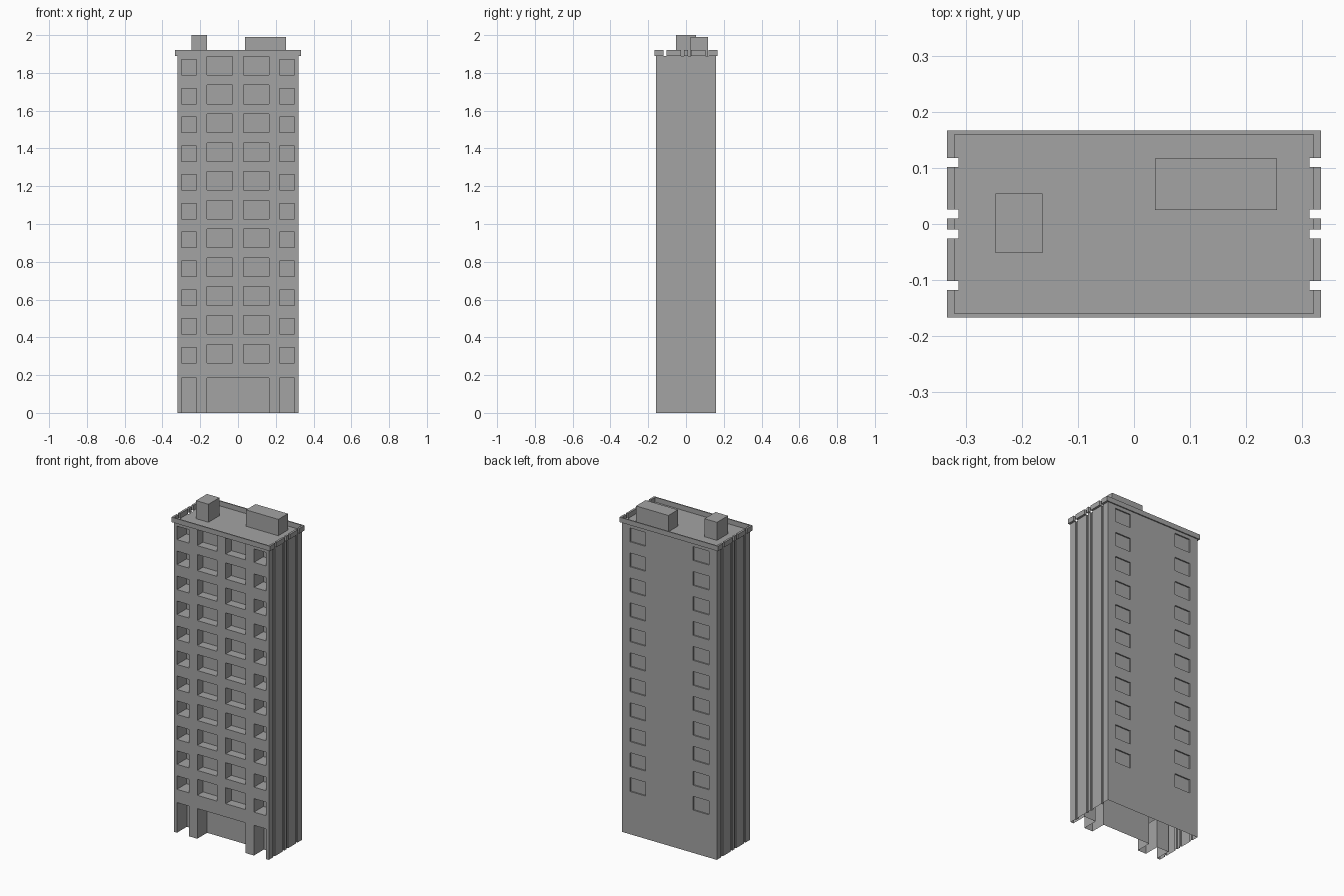
import bpy, bmesh
from mathutils import Matrix, Vector

if "Cube" in bpy.data.objects:
    bpy.data.objects.remove(bpy.data.objects["Cube"])

grey = bpy.data.materials.new("concrete_grey")
grey.diffuse_color = (0.37, 0.37, 0.37, 1)
grey.use_nodes = True
grey.node_tree.nodes["Principled BSDF"].inputs["Base Color"].default_value = grey.diffuse_color


def boxes(name, items):
    """One object made of boxes given as (x0, x1, y0, y1, z0, z1)."""
    bm = bmesh.new()
    for x0, x1, y0, y1, z0, z1 in items:
        centre = Vector(((x0 + x1) / 2, (y0 + y1) / 2, (z0 + z1) / 2))
        size = Matrix.Diagonal((x1 - x0, y1 - y0, z1 - z0, 1))
        bmesh.ops.create_cube(bm, size=1, matrix=Matrix.Translation(centre) @ size)
    me = bpy.data.meshes.new(name)
    bm.to_mesh(me)
    bm.free()
    me.materials.append(grey)
    ob = bpy.data.objects.new(name, me)
    bpy.context.collection.objects.link(ob)
    return ob


W, D, H = 0.32, 0.16, 1.89           # half width, half depth, roof height
PW, PD, TOP = 0.333, 0.167, 1.92     # parapet
GROOVES = [(-0.118, -0.102), (-0.026, -0.01), (0.01, 0.026), (0.102, 0.118)]
FLOORS, FIRST, STEP = 11, 0.265, 0.1524

# Recesses cut into the tower
cuts = [(-0.163, 0.163, -0.3, -D + 0.095, -0.1, 0.184)]   # entrance


def both_sides(x0, x1, *rest):
    cuts.append((x0, x1, *rest))
    cuts.append((-x1, -x0, *rest))


both_sides(0.22, 0.30, -0.3, -D + 0.095, -0.1, 0.184)     # ground side bays
for i in range(FLOORS):
    z = FIRST + i * STEP
    both_sides(0.029, 0.163, -0.3, -D + 0.055, z, z + 0.098)   # main windows
    both_sides(0.22, 0.30, -0.3, -D + 0.09, z, z + 0.082)      # balconies
    both_sides(0.16, 0.266, D - 0.008, 0.3, z - 0.004, z + 0.08)  # back windows
for y0, y1 in GROOVES:                                    # side grooves
    both_sides(0.313, 0.4, y0, y1, -0.1, 2.1)

tower = boxes("tower", [(-W, W, -D, D, 0, H)])
cutter = boxes("recess_cutter", cuts)
cutter.hide_render = True
mod = tower.modifiers.new("recesses", 'BOOLEAN')
mod.operation = 'DIFFERENCE'
mod.solver = 'EXACT'
mod.object = cutter
bpy.context.view_layer.objects.active = tower
bpy.ops.object.modifier_apply(modifier=mod.name)
bpy.data.objects.remove(cutter)

# The shell is open underneath
bm = bmesh.new()
bm.from_mesh(tower.data)
floor = [f for f in bm.faces if all(v.co.z < 1e-4 for v in f.verts)]
bmesh.ops.delete(bm, geom=floor, context='FACES')
bm.to_mesh(tower.data)
bm.free()

# Parapet: front and back strips, side strips broken by the grooves
strips = [(-PW, PW, -PD, -D, H, TOP), (-PW, PW, D, PD, H, TOP)]
edges = [-D] + [y for g in GROOVES for y in g] + [D]
for y0, y1 in zip(edges[::2], edges[1::2]):
    strips += [(W, PW, y0, y1, H, TOP), (-PW, -W, y0, y1, H, TOP)]
boxes("parapet", strips)

# Rooftop blocks
boxes("stair_housing", [(-0.247, -0.163, -0.052, 0.054, H, 2.0)])
boxes("plant_room", [(0.037, 0.255, 0.025, 0.117, H, 1.99)])
